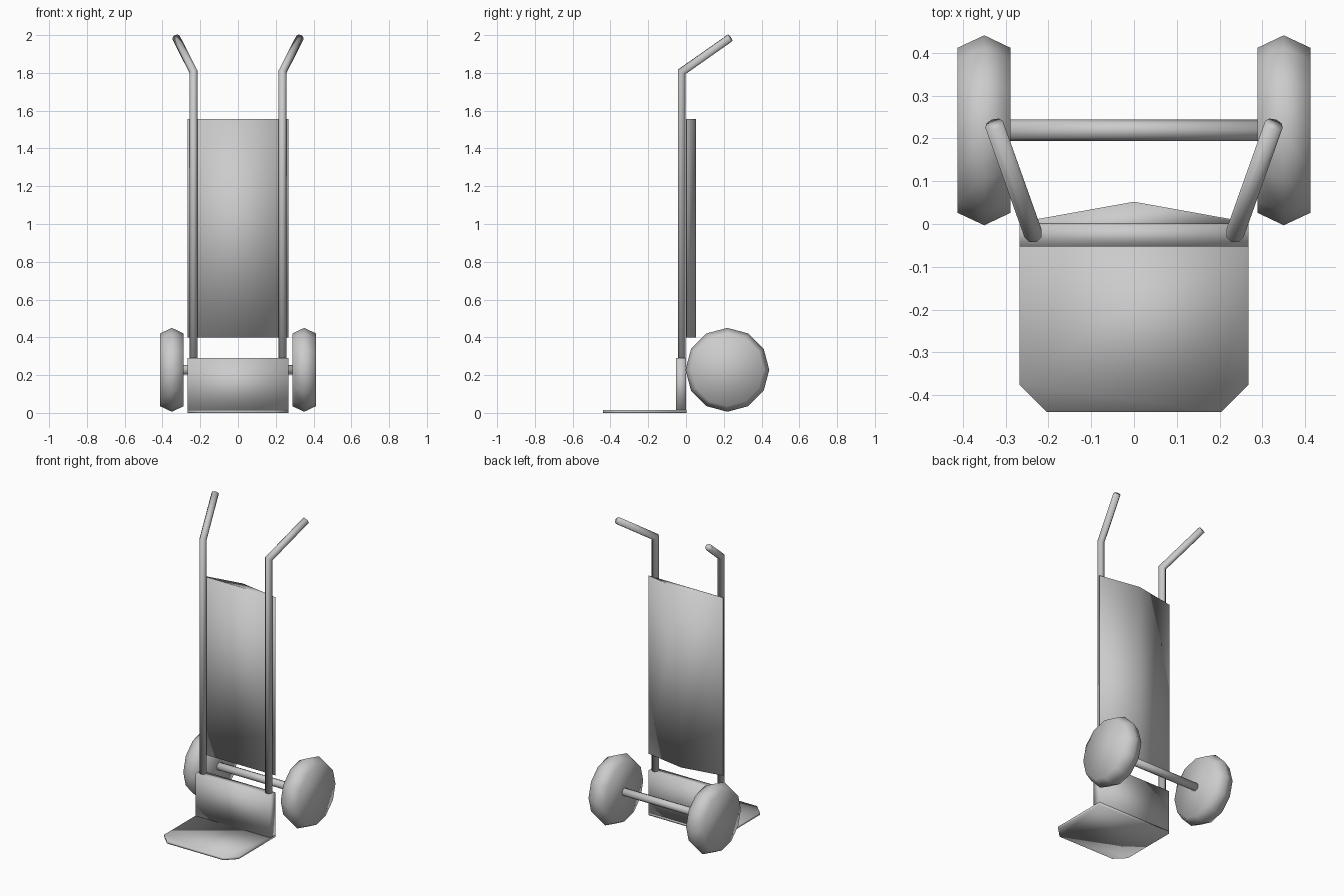
import bpy, bmesh, math
from mathutils import Vector

if "Cube" in bpy.data.objects:
    bpy.data.objects.remove(bpy.data.objects["Cube"])


def loft(name, rings):
    """Closed solid skinned through matching rings of points, capped at both ends."""
    bm = bmesh.new()
    loops = [[bm.verts.new(p) for p in ring] for ring in rings]
    n = len(loops[0])
    for a, b in zip(loops, loops[1:]):
        for i in range(n):
            j = (i + 1) % n
            bm.faces.new((a[i], a[j], b[j], b[i]))
    bm.faces.new(loops[0])
    bm.faces.new(loops[-1])
    bmesh.ops.recalc_face_normals(bm, faces=bm.faces)
    for f in bm.faces:
        f.smooth = True
    mesh = bpy.data.meshes.new(name)
    bm.to_mesh(mesh)
    bm.free()
    ob = bpy.data.objects.new(name, mesh)
    bpy.context.collection.objects.link(ob)
    return ob


def prism(name, outline, z0, z1):
    return loft(name, [[(x, y, z) for x, y in outline] for z in (z0, z1)])


def x_lathe(name, profile, sides, y, z):
    """Solid of revolution about an x-parallel axis; profile is (x, radius)."""
    angles = [2 * math.pi * i / sides for i in range(sides)]
    return loft(name, [[(x, y + r * math.cos(a), z + r * math.sin(a)) for a in angles]
                       for x, r in profile])


def slide(points, direction, origin, normal):
    """Project points along a direction onto a plane (mitred tube joints)."""
    return [p + direction * ((origin - p).dot(normal) / direction.dot(normal))
            for p in points]


# Toe plate with clipped front corners, and upright plate behind it
prism("toe_plate", [(-0.268, 0.003), (-0.268, -0.375), (-0.203, -0.44),
                    (0.203, -0.44), (0.268, -0.375), (0.268, 0.003)], 0.0, 0.015)
prism("lower_plate", [(-0.268, -0.053), (0.268, -0.053), (0.268, 0), (-0.268, 0)],
      0.014, 0.29)

# Back panel: flat front, shallow ridge at the rear
prism("back_panel", [(-0.268, 0), (0.268, 0), (0.268, 0.004), (0, 0.052),
                     (-0.268, 0.004)], 0.40, 1.555)

# Axle
x_lathe("axle", [(-0.30, 0.025), (0.30, 0.025)], 8, 0.219, 0.228)

UP = Vector((0, 0, 1))
for side, s in (("left", -1), ("right", 1)):
    # Wheel with a pointed tread
    x_lathe(side + "_wheel", [(s * 0.289, 0.193), (s * 0.35, 0.222), (s * 0.412, 0.193)],
            12, 0.219, 0.228)
    # Frame tube bent into an outward, rearward handle
    base = Vector((s * 0.236, -0.022, 0.27))
    bend = Vector((s * 0.236, -0.022, 1.806))
    tip = Vector((s * 0.327, 0.233, 1.985))
    d = (tip - bend).normalized()
    ring0 = [base + 0.022 * Vector((math.cos(a), math.sin(a), 0))
             for a in (2 * math.pi * (i + 0.5) / 8 for i in range(8))]
    ring1 = slide(ring0, UP, bend, (UP + d).normalized())
    ring2 = slide(ring1, d, tip, d)
    loft(side + "_frame_tube", [ring0, ring1, ring2])
